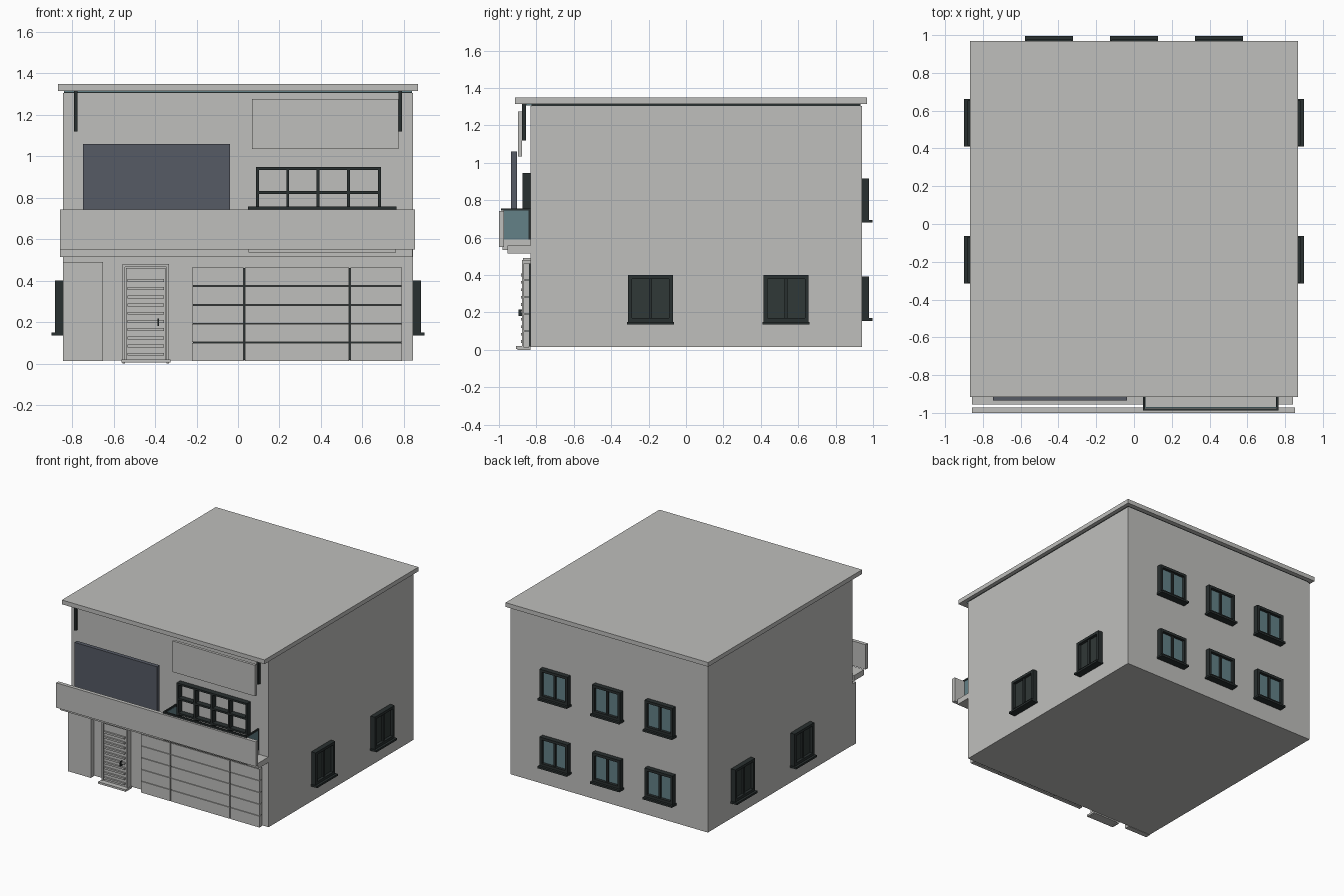
import bpy


def material(name, rgb):
    m = bpy.data.materials.new(name)
    m.diffuse_color = (*rgb, 1)
    return m


WALL = material("light grey plaster", (0.52, 0.52, 0.505))
FRAME = material("black green frame", (0.022, 0.029, 0.029))
PANE = material("dark pane", (0.030, 0.040, 0.038))
GLASS = material("teal glass", (0.125, 0.220, 0.245))
SLATE = material("slate panel", (0.092, 0.103, 0.130))


def boxes(name, mat, *spans):
    """One object made of boxes, each given as (x0, x1, y0, y1, z0, z1)."""
    verts, faces = [], []
    for s in spans:
        x, y, z = sorted(s[0:2]), sorted(s[2:4]), sorted(s[4:6])
        n = len(verts)
        verts += [(a, b, c) for c in z for b in y for a in x]
        quads = ((0, 2, 3, 1), (4, 5, 7, 6), (0, 1, 5, 4),
                 (2, 6, 7, 3), (0, 4, 6, 2), (1, 3, 7, 5))
        faces += [tuple(n + i for i in q) for q in quads]
    mesh = bpy.data.meshes.new(name)
    mesh.from_pydata(verts, [], faces)
    mesh.materials.append(mat)
    obj = bpy.data.objects.new(name, mesh)
    bpy.context.collection.objects.link(obj)
    return obj


def window(name, centre, z0, z1, place, glass):
    """Two-light window; place(u0, u1, d0, d1, z0, z1) maps width/depth to a wall."""
    w, t = 0.12, 0.02
    u0, u1 = centre - w, centre + w
    bars = [(u0, u0 + t, 0, 0.04, z0, z1), (u1 - t, u1, 0, 0.04, z0, z1),
            (u0, u1, 0, 0.04, z1 - t, z1), (u0, u1, 0, 0.04, z0, z0 + t),
            (centre - 0.009, centre + 0.009, 0, 0.03, z0, z1),
            (u0 - 0.006, u1 + 0.006, 0, 0.058, z0 - 0.015, z0)]
    boxes(name + "_frame", FRAME, *[place(*b) for b in bars])
    boxes(name + "_pane", glass, place(u0 + t, u1 - t, 0, 0.018, z0 + t, z1 - t))


# Main block, roof slab and the shadow gap below it
boxes("house_body", WALL, (-0.845, 0.845, -0.832, 0.94, 0.015, 1.305))
boxes("roof_slab", WALL, (-0.868, 0.868, -0.915, 0.968, 1.315, 1.348))
boxes("roof_gap", FRAME, (-0.838, 0.838, -0.825, 0.933, 1.303, 1.316))
boxes("eave_glass", GLASS, (-0.838, 0.838, -0.855, -0.825, 1.306, 1.315))

# Side windows, mirrored left and right
for side, label in ((1, "right"), (-1, "left")):
    def on_side(u0, u1, d0, d1, z0, z1, s=side):
        return (s * (0.842 + d0), s * (0.842 + d1), u0, u1, z0, z1)
    for i, y in enumerate((-0.19, 0.535)):
        window(f"{label}_window_{i}", y, 0.15, 0.40, on_side, PANE)


# Back windows in two rows of three
def on_back(u0, u1, d0, d1, z0, z1):
    return (u0, u1, 0.938 + d0, 0.938 + d1, z0, z1)


for r, z in enumerate((0.17, 0.695)):
    for i in range(3):
        window(f"back_window_{r}_{i}", -0.45 + 0.45 * i, z, z + 0.222, on_back, GLASS)

# Front parapet and the ledge under it
boxes("parapet", WALL, (-0.858, 0.853, -1.0, -0.972, 0.55, 0.742))
boxes("ledge", WALL, (-0.858, 0.842, -0.955, -0.832, 0.515, 0.557))

# Balcony floor, glass sides and dark handrail
boxes("balcony_floor", WALL, (0.05, 0.762, -0.982, -0.832, 0.535, 0.59))
boxes("balcony_glass", GLASS,
      (0.052, 0.06, -0.975, -0.84, 0.59, 0.745),
      (0.752, 0.76, -0.975, -0.84, 0.59, 0.745),
      (0.052, 0.76, -0.975, -0.968, 0.59, 0.745))
boxes("balcony_rail", FRAME,
      (0.048, 0.764, -0.988, -0.976, 0.744, 0.757),
      (0.048, 0.058, -0.988, -0.832, 0.744, 0.757),
      (0.754, 0.764, -0.988, -0.832, 0.744, 0.757),
      (0.050, 0.060, -0.842, -0.832, 0.59, 0.745),
      (0.752, 0.762, -0.842, -0.832, 0.59, 0.745))

# Balcony door grid
grid = [(x - 0.007, x + 0.007, -0.875, -0.832, 0.575, 0.945)
        for x in (0.094, 0.24, 0.386, 0.533, 0.683)]
grid += [(0.087, 0.69, -0.875, -0.832, z - 0.007, z + 0.007)
         for z in (0.582, 0.71, 0.825, 0.94)]
boxes("balcony_door_grid", FRAME, *grid)

# Upper front panels and eave brackets
boxes("slate_panel", SLATE, (-0.747, -0.038, -0.935, -0.904, 0.575, 1.06))
boxes("plain_panel", WALL, (0.067, 0.775, -0.898, -0.877, 1.035, 1.275))
boxes("eave_brackets", FRAME,
      *[(s * 0.774, s * 0.79, -0.877, -0.856, 1.12, 1.315) for s in (-1, 1)])

# Corner pier
boxes("corner_pier", WALL, (-0.845, -0.65, -0.872, -0.832, 0.012, 0.49))

# Entrance door with frame, slats, handle and step
boxes("door_frame", WALL,
      (-0.558, -0.545, -0.876, -0.832, 0.012, 0.48),
      (-0.345, -0.332, -0.876, -0.832, 0.012, 0.48),
      (-0.558, -0.332, -0.876, -0.832, 0.465, 0.48))
boxes("door_leaf", WALL, (-0.541, -0.349, -0.868, -0.832, 0.02, 0.461))
boxes("door_slats", WALL,
      *[(-0.533, -0.357, -0.882, -0.865, 0.038 + 0.0395 * i, 0.052 + 0.0395 * i)
        for i in range(10)])
boxes("door_handle", FRAME, (-0.389, -0.381, -0.896, -0.865, 0.18, 0.217))
boxes("door_step", WALL, (-0.562, -0.326, -0.908, -0.832, 0.005, 0.02),
      (-0.558, -0.545, -0.9, -0.832, 0.0, 0.01),
      (-0.345, -0.332, -0.9, -0.832, 0.0, 0.01))

# Garage door panels over a dark backing that shows in the joints
boxes("garage_backing", FRAME, (-0.218, 0.788, -0.858, -0.832, 0.018, 0.462))
columns = ((-0.222, 0.027), (0.034, 0.536), (0.543, 0.792))
panels = [(a, b, -0.868, -0.84, 0.012 + 0.091 * r, 0.099 + 0.091 * r)
          for a, b in columns for r in range(5)]
boxes("garage_panels", WALL, *panels)
